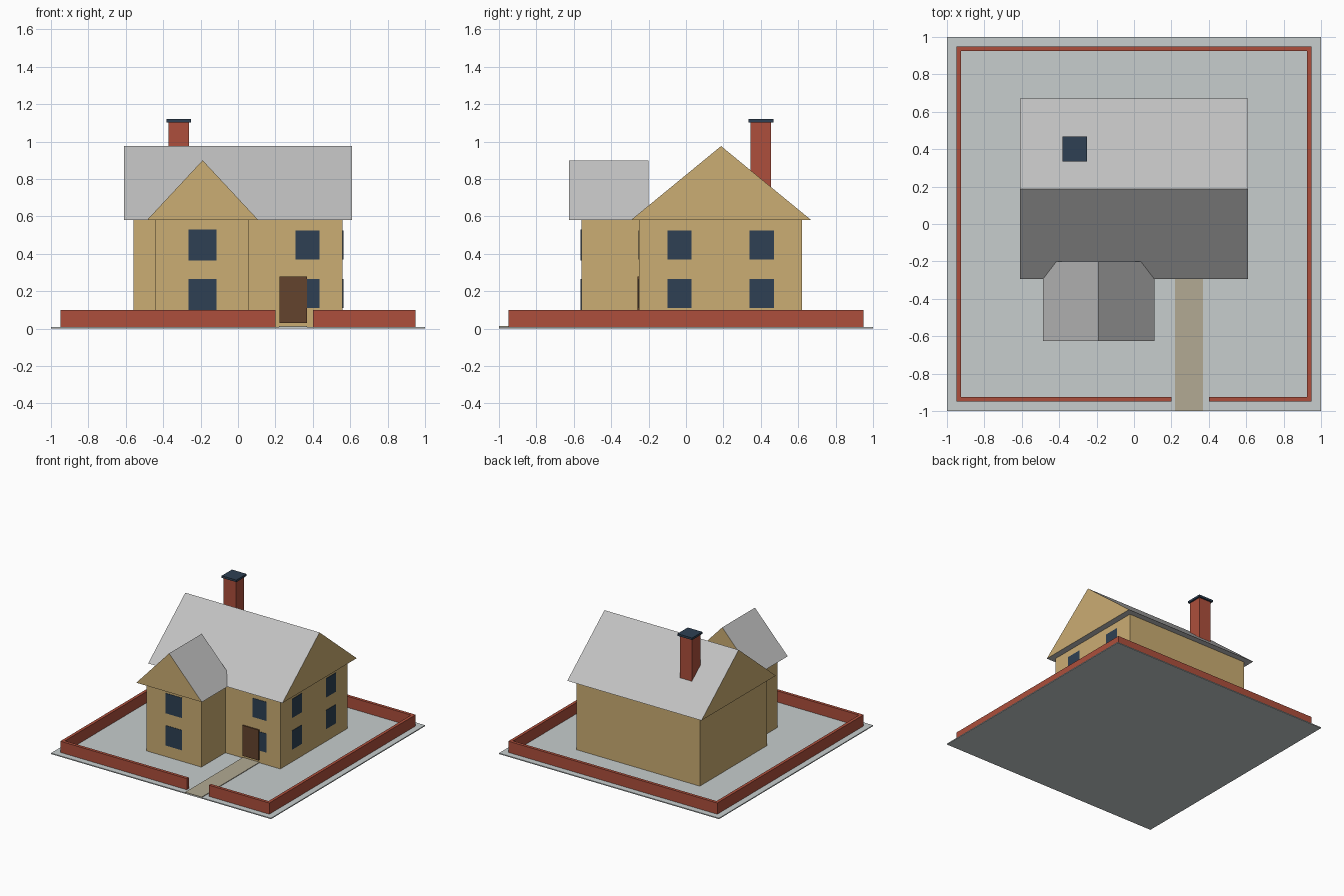
import bpy
import bmesh
from mathutils import Vector

cube = bpy.data.objects.get("Cube")
if cube:
    bpy.data.objects.remove(cube, do_unlink=True)


def material(name, rgb):
    """Flat material from an sRGB colour in 0-255."""
    lin = [((c / 255 + 0.055) / 1.055) ** 2.4 for c in rgb] + [1]
    m = bpy.data.materials.new(name)
    m.use_nodes = True
    m.diffuse_color = lin
    m.node_tree.nodes["Principled BSDF"].inputs["Base Color"].default_value = lin
    return m


WALL = material("tan wall", (203, 173, 115))
ROOF = material("grey roof", (193, 193, 193))
BRICK = material("red brick", (173, 79, 60))
NAVY = material("dark blue", (46, 64, 83))
WOOD = material("brown door", (100, 68, 45))
PATH = material("beige path", (178, 170, 147))
GROUND = material("pale ground", (199, 205, 205))


def add_object(name, bm, mats):
    bmesh.ops.recalc_face_normals(bm, faces=bm.faces)
    mesh = bpy.data.meshes.new(name)
    bm.to_mesh(mesh)
    bm.free()
    for m in mats:
        mesh.materials.append(m)
    ob = bpy.data.objects.new(name, mesh)
    bpy.context.collection.objects.link(ob)
    return ob


def box(name, mat, x, y, z):
    """Box spanning the (low, high) range on each axis."""
    bm = bmesh.new()
    bmesh.ops.create_cube(bm, size=1)
    for v in bm.verts:
        v.co = [r[0] if c < 0 else r[1] for c, r in zip(v.co, (x, y, z))]
    return add_object(name, bm, [mat])


def gable_roof(name, axis, along, across, z):
    """Triangular prism with its ridge on the axis; end faces take the wall colour."""
    bm = bmesh.new()
    profile = [(across[0], z[0]), (across[1], z[0]), (sum(across) / 2, z[1])]
    verts = []
    for s, h in profile:
        co = (along[0], s, h) if axis == 0 else (s, along[0], h)
        verts.append(bm.verts.new(co))
    end = bm.faces.new(verts)
    ext = bmesh.ops.extrude_face_region(bm, geom=[end], use_keep_orig=True)
    shift = Vector((0, 0, 0))
    shift[axis] = along[1] - along[0]
    bmesh.ops.translate(bm, vec=shift,
                        verts=[g for g in ext["geom"] if isinstance(g, bmesh.types.BMVert)])
    bm.normal_update()
    for f in bm.faces:
        f.material_index = 1 if abs(f.normal[axis]) > 0.9 else 0
    return add_object(name, bm, [ROOF, WALL])


# Plot and path
box("ground", GROUND, (-1, 1), (-1, 1), (0, 0.008))
box("garden_path", PATH, (0.22, 0.37), (-1, -0.25), (0.004, 0.013))

# Garden wall with a gateway at the front
W, T = 0.95, 0.025
height = (0.004, 0.10)
box("garden_wall_back", BRICK, (-W, W), (W - T, W), height)
for side, s in (("left", 1), ("right", -1)):
    box("garden_wall_" + side, BRICK, sorted((s * W, s * (W - T))), (-W, W), height)
box("garden_wall_front_right", BRICK, (-W, 0.20), (-W, T - W), height)
box("garden_wall_front_left", BRICK, (0.40, W), (-W, T - W), height)

# House and front wing
EAVE = 0.58
box("house_walls", WALL, (-0.56, 0.56), (-0.25, 0.62), (0.004, EAVE))
box("wing_walls", WALL, (-0.44, 0.06), (-0.56, -0.21), (0.004, EAVE))
gable_roof("house_roof", 0, (-0.61, 0.61), (-0.295, 0.67), (EAVE, 0.976))
gable_roof("wing_roof", 1, (-0.625, -0.20), (-0.487, 0.109), (EAVE, 0.90))

# Chimney
box("chimney", BRICK, (-0.372, -0.262), (0.345, 0.455), (0.65, 1.105))
box("chimney_cap", NAVY, (-0.383, -0.25), (0.335, 0.468), (1.103, 1.12))

# Windows on two floors
P = 0.003
for floor, low, wing_low in (("lower", 0.11, 0.10), ("upper", 0.37, 0.365)):
    z = (low, low + 0.155)
    box(floor + "_wing_window", NAVY, (-0.265, -0.115), (-0.56 - P, -0.56),
        (wing_low, wing_low + 0.165))
    box(floor + "_front_window", NAVY, (0.307, 0.436), (-0.25 - P, -0.25), z)
    for spot, y in (("front", -0.10), ("back", 0.34)):
        box(floor + "_side_window_" + spot, NAVY, (0.56, 0.56 + P), (y, y + 0.13), z)

# Door
box("front_door", WOOD, (0.223, 0.37), (-0.2595, -0.25), (0.03, 0.28))
